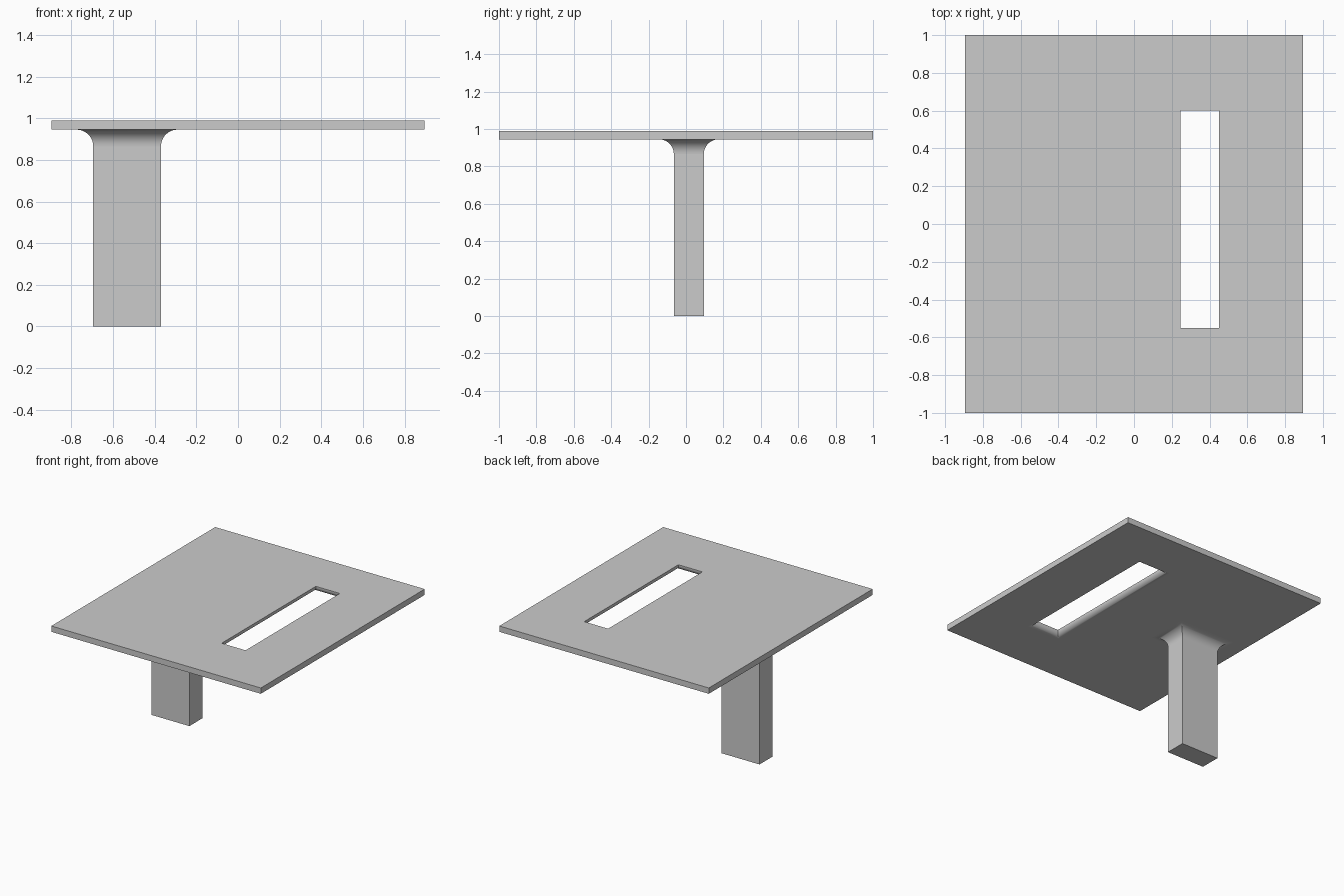
import bpy
import bmesh
import math

cube = bpy.data.objects.get("Cube")
if cube:
    bpy.data.objects.remove(cube, do_unlink=True)

# Single light grey material
grey = bpy.data.materials.new("light grey")
grey.use_nodes = True
colour = (0.6, 0.6, 0.6, 1)
grey.diffuse_color = colour
grey.node_tree.nodes["Principled BSDF"].inputs["Base Color"].default_value = colour

STEPS = 12
BOTTOM, TOP = 0.945, 0.99


def ring(rect, z, grow=0.0):
    """Rectangle (x0, x1, y0, y1) at height z, widened by grow."""
    x0, x1, y0, y1 = rect
    x0, x1, y0, y1 = x0 - grow, x1 + grow, y0 - grow, y1 + grow
    return [(x0, y0, z), (x1, y0, z), (x1, y1, z), (x0, y1, z)]


def flare(rect, radius):
    """Rings of a concave or convex quarter round that meets the underside."""
    angles = [math.pi / 2 * i / STEPS for i in range(STEPS + 1)]
    return angles, radius, rect


def loft(name, rings, closed):
    bm = bmesh.new()
    loops = [[bm.verts.new(p) for p in r] for r in rings]
    pairs = list(zip(loops, loops[1:]))
    if closed:
        pairs.append((loops[-1], loops[0]))
    for a, b in pairs:
        for i in range(4):
            j = (i + 1) % 4
            bm.faces.new((a[i], a[j], b[j], b[i]))
    if not closed:
        bm.faces.new(loops[0])
        bm.faces.new(loops[-1])
    bmesh.ops.recalc_face_normals(bm, faces=bm.faces)
    mesh = bpy.data.meshes.new(name)
    bm.to_mesh(mesh)
    bm.free()
    mesh.materials.append(grey)
    obj = bpy.data.objects.new(name, mesh)
    bpy.context.collection.objects.link(obj)
    bpy.ops.object.select_all(action="DESELECT")
    obj.select_set(True)
    bpy.context.view_layer.objects.active = obj
    bpy.ops.object.shade_smooth_by_angle(angle=math.radians(30))
    # Keep the straight walls flat, only the rounds are smooth
    for face in mesh.polygons:
        face.use_smooth = max(abs(c) for c in face.normal) < 0.9995
    return obj


angles = [math.pi / 2 * i / STEPS for i in range(STEPS + 1)]

# Table top with a slot whose lower edge is rounded outwards
top_rect = (-0.895, 0.895, -1, 1)
slot_rect = (0.245, 0.45, -0.55, 0.6)
r = 0.04
slot = [ring(slot_rect, BOTTOM + r - r * math.sin(a), r - r * math.cos(a))
        for a in angles]
loft("table_top",
     [ring(top_rect, BOTTOM), ring(top_rect, TOP), ring(slot_rect, TOP)] + slot,
     closed=True)

# Column with a flared head that blends into the underside
column_rect = (-0.695, -0.37, -0.065, 0.095)
r = 0.08
head = [ring(column_rect, BOTTOM - r + r * math.sin(a), r - r * math.cos(a))
        for a in angles]
loft("support_column",
     [ring(column_rect, 0)] + head + [ring(column_rect, BOTTOM + 0.02)],
     closed=False)
